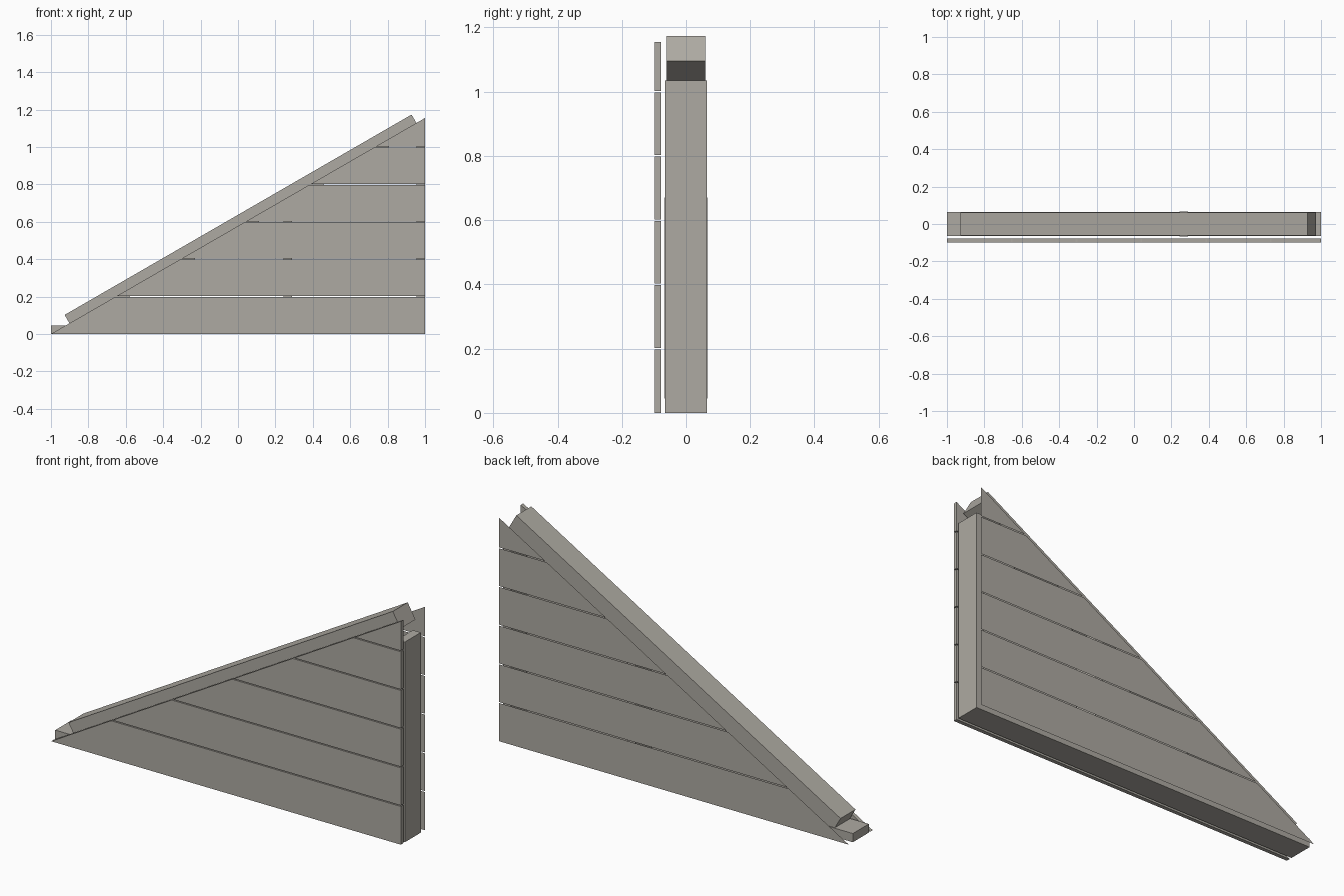
import bpy
import bmesh
from math import radians, tan, sin, cos
from mathutils import Vector

if "Cube" in bpy.data.objects:
    bpy.data.objects.remove(bpy.data.objects["Cube"])

SLOPE = radians(30)
PITCH = tan(SLOPE)
TOP = 2 * PITCH
PLANK = 0.2
GAP = 0.005

wood = bpy.data.materials.new("weathered_grey_wood")
wood.use_nodes = True
colour = (0.42, 0.40, 0.36, 1)
wood.diffuse_color = colour
wood.node_tree.nodes["Principled BSDF"].inputs["Base Color"].default_value = colour


def extrude_outline(name, outline, y0, y1):
    """Extrude an x-z outline from y0 to y1; equal values give a flat sheet."""
    bm = bmesh.new()
    face = bm.faces.new([bm.verts.new((x, y0, z)) for x, z in outline])
    if y1 != y0:
        new = bmesh.ops.extrude_face_region(bm, geom=[face])["geom"]
        moved = [v for v in new if isinstance(v, bmesh.types.BMVert)]
        bmesh.ops.translate(bm, verts=moved, vec=(0, y1 - y0, 0))
        bmesh.ops.recalc_face_normals(bm, faces=bm.faces)
    elif y0 > 0:
        bmesh.ops.reverse_faces(bm, faces=bm.faces)
    mesh = bpy.data.meshes.new(name)
    bm.to_mesh(mesh)
    bm.free()
    mesh.materials.append(wood)
    obj = bpy.data.objects.new(name, mesh)
    bpy.context.collection.objects.link(obj)
    return obj


def board(name, x0, x1, z0, z1, half_depth):
    outline = [(x0, z0), (x1, z0), (x1, z1), (x0, z1)]
    return extrude_outline(name, outline, -half_depth, half_depth)


def cladding(name, y0, y1):
    """Horizontal planks cut to the roof slope."""
    for i in range(6):
        low = i * PLANK + (GAP / 2 if i else 0)
        high = min((i + 1) * PLANK - GAP / 2, TOP)
        outline = [(low / PITCH - 1, low), (1, low), (1, high)]
        if high < TOP:
            outline.append((high / PITCH - 1, high))
        extrude_outline(f"{name}_{i + 1}", outline, y0, y1)


# Timber frame
board("bottom_board", -1, 1, 0, 0.045, 0.065)
board("end_post", 0.955, 1, 0.045, 1.035, 0.065)
board("middle_stud", 0.243, 0.288, 0.045, 0.67, 0.067)

# Sloping rafter, square cut at both ends
along = Vector((cos(SLOPE), sin(SLOPE)))
across = Vector((sin(SLOPE), -cos(SLOPE))) * 0.089
start = Vector((-0.927, 0.102))
end = start + along * 2.142
extrude_outline("rafter", [start, start + across, end + across, end], -0.061, 0.061)

# Plank walls: solid in front, thin sheet behind
cladding("front_plank", -0.098, -0.078)
cladding("back_plank", 0.098, 0.098)
